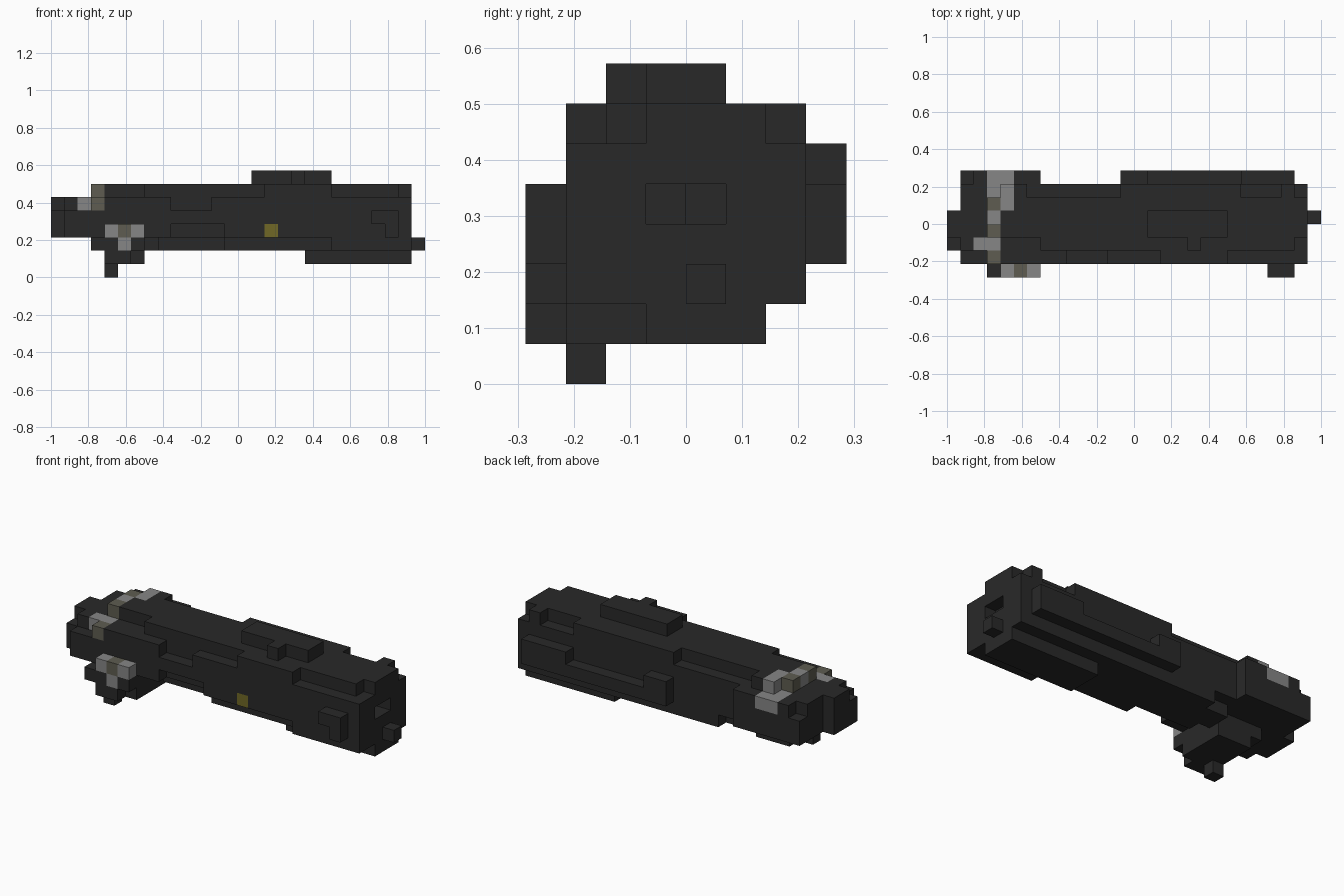
import bpy
import bmesh

if "Cube" in bpy.data.objects:
    bpy.data.objects.remove(bpy.data.objects["Cube"], do_unlink=True)

U = 1 / 14                      # one block
ORIGIN = (-14, -4, 0)           # block grid offset
DARK, LIGHT, OLIVE, YELLOW = range(4)


def material(name, rgb):
    m = bpy.data.materials.new(name)
    m.use_nodes = True
    col = (*rgb, 1)
    m.diffuse_color = col
    bsdf = m.node_tree.nodes["Principled BSDF"]
    bsdf.inputs["Base Color"].default_value = col
    bsdf.inputs["Roughness"].default_value = 0.9
    return m


MATS = [material("dark_charcoal", (0.022, 0.022, 0.022)),
        material("light_grey", (0.24, 0.24, 0.24)),
        material("olive_grey", (0.112, 0.108, 0.082)),
        material("dull_yellow", (0.16, 0.137, 0.019))]

cells = {}                      # block position -> (part, colour)


def each(x, y, z):
    for i in range(*x):
        for j in range(*y):
            for k in range(*z):
                yield i, j, k


def fill(part, x, y, z, colour=DARK):
    for c in each(x, y, z):
        cells[c] = (part, colour)


def carve(x, y, z):
    for c in each(x, y, z):
        cells.pop(c, None)


# main barrel with its belly
fill("barrel", (7, 27), (1, 7), (2, 7))
carve((7, 16), (1, 2), (6, 7))          # front top edge steps
carve((9, 12), (1, 2), (5, 6))
carve((21, 26), (1, 2), (6, 7))
carve((26, 27), (1, 3), (6, 7))
carve((7, 13), (6, 7), (6, 7))          # back top edge steps
carve((22, 25), (6, 7), (6, 7))
carve((26, 27), (6, 7), (6, 7))
carve((7, 21), (1, 2), (2, 3))          # front lower groove
carve((7, 13), (2, 3), (2, 3))
carve((9, 13), (1, 2), (3, 4))
carve((7, 8), (3, 4), (2, 3))
carve((7, 9), (6, 7), (2, 3))
carve((26, 27), (3, 4), (4, 5))         # socket in the end
carve((25, 27), (4, 5), (4, 5))
fill("barrel", (16, 17), (1, 2), (3, 4), YELLOW)

# fittings on the barrel
fill("top_rail", (15, 21), (3, 5), (7, 8))
fill("top_rail", (18, 19), (2, 3), (7, 8))
fill("under_plate", (19, 27), (3, 6), (1, 2))
fill("back_rail", (13, 26), (7, 8), (3, 5))
carve((15, 22), (7, 8), (4, 5))
fill("front_latch", (24, 26), (0, 1), (4, 5))
fill("front_latch", (25, 26), (0, 1), (3, 4))
fill("end_stud", (27, 28), (4, 5), (2, 3))

# rounded head
fill("head", (0, 1), (2, 5), (3, 5))
fill("head", (0, 1), (3, 5), (5, 6))
fill("head", (1, 7), (1, 7), (3, 5))
fill("head", (1, 7), (2, 7), (5, 6))
fill("head", (3, 7), (1, 2), (5, 6))
fill("head", (3, 7), (3, 6), (6, 7))
fill("head", (4, 6), (6, 7), (6, 7))
fill("head", (1, 2), (7, 8), (3, 5))
fill("head", (2, 7), (7, 8), (3, 6))

# pale band over the head
fill("head", (3, 5), (7, 8), (5, 6), LIGHT)
fill("head", (3, 4), (6, 7), (5, 6), LIGHT)
fill("head", (4, 5), (5, 7), (6, 7), LIGHT)
fill("head", (3, 4), (5, 6), (6, 7), OLIVE)
fill("head", (3, 4), (4, 5), (6, 7), LIGHT)
fill("head", (3, 4), (3, 4), (6, 7), OLIVE)
fill("head", (2, 4), (2, 3), (5, 6), LIGHT)
fill("head", (3, 4), (1, 2), (5, 6), OLIVE)

# stepped grip hanging below the head
fill("grip", (3, 7), (0, 5), (2, 3))
fill("grip", (4, 7), (1, 5), (1, 2))
fill("grip", (4, 6), (0, 1), (1, 2))
fill("grip", (4, 5), (1, 2), (0, 1))
fill("grip", (4, 7), (0, 1), (3, 4), LIGHT)
fill("grip", (5, 6), (0, 1), (3, 4), OLIVE)
fill("grip", (5, 6), (0, 1), (2, 3), LIGHT)


def build(part):
    """Skin the exposed sides of a part's blocks and merge flat areas."""
    bm = bmesh.new()
    for c, (owner, colour) in cells.items():
        if owner != part:
            continue
        for axis in range(3):
            a, b = (axis + 1) % 3, (axis + 2) % 3
            for side in (0, 1):
                n = list(c)
                n[axis] += 2 * side - 1
                if tuple(n) in cells:
                    continue
                ring = [(0, 0), (1, 0), (1, 1), (0, 1)]
                verts = []
                for p, q in (ring if side else ring[::-1]):
                    v = list(c)
                    v[axis] += side
                    v[a] += p
                    v[b] += q
                    verts.append(bm.verts.new([(v[t] + ORIGIN[t]) * U for t in range(3)]))
                bm.faces.new(verts).material_index = colour
    bmesh.ops.remove_doubles(bm, verts=bm.verts, dist=0.001)
    bmesh.ops.dissolve_limit(bm, angle_limit=0.01, verts=bm.verts,
                             edges=bm.edges, delimit={'MATERIAL'})
    mesh = bpy.data.meshes.new(part)
    bm.to_mesh(mesh)
    bm.free()
    for m in MATS:
        mesh.materials.append(m)
    bpy.context.collection.objects.link(bpy.data.objects.new(part, mesh))


for name in sorted({owner for owner, _ in cells.values()}):
    build(name)
